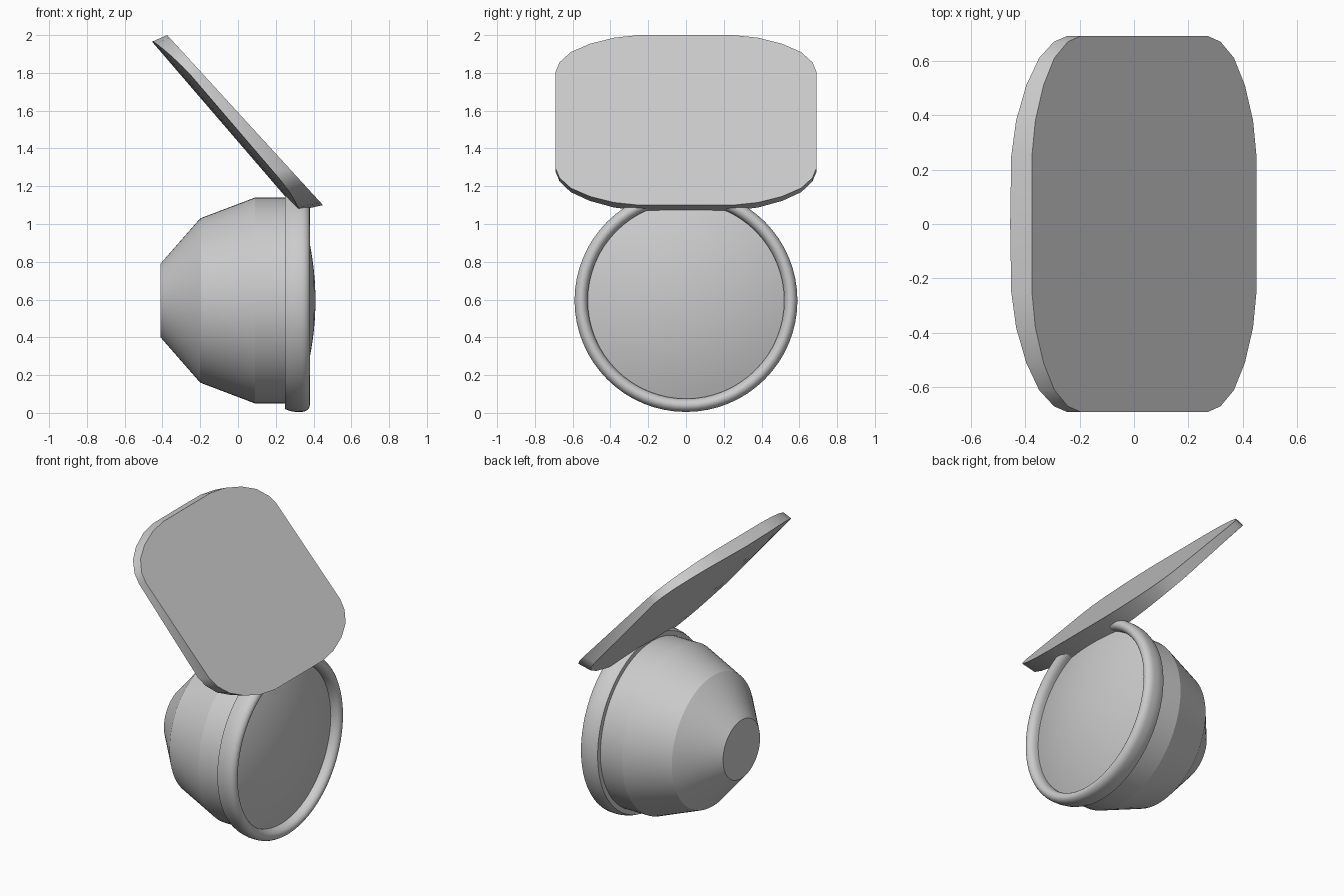
import bpy, bmesh, math
from mathutils import Matrix

cube = bpy.data.objects.get("Cube")
if cube:
    bpy.data.objects.remove(cube)

grey = bpy.data.materials.new("light_grey")
grey.use_nodes = True
colour = (0.6, 0.6, 0.6, 1)
grey.diffuse_color = colour
grey.node_tree.nodes["Principled BSDF"].inputs["Base Color"].default_value = colour

AXIS_Z = 0.595


def finish(name, bm, angle):
    bmesh.ops.remove_doubles(bm, verts=bm.verts, dist=1e-5)
    bmesh.ops.recalc_face_normals(bm, faces=bm.faces)
    mesh = bpy.data.meshes.new(name)
    bm.to_mesh(mesh)
    bm.free()
    mesh.materials.append(grey)
    obj = bpy.data.objects.new(name, mesh)
    bpy.context.collection.objects.link(obj)
    bpy.ops.object.select_all(action="DESELECT")
    obj.select_set(True)
    bpy.context.view_layer.objects.active = obj
    bpy.ops.object.shade_smooth_by_angle(angle=math.radians(angle))


def lathe(name, profile, closed=False, angle=30, steps=64):
    """Turn an (x, radius) profile around the lamp's x axis."""
    bm = bmesh.new()
    verts = [bm.verts.new((x, 0, r)) for x, r in profile]
    pairs = list(zip(verts, verts[1:]))
    if closed:
        pairs.append((verts[-1], verts[0]))
    edges = [bm.edges.new(p) for p in pairs]
    bmesh.ops.spin(bm, geom=verts + edges, cent=(0, 0, 0), axis=(1, 0, 0),
                   angle=math.tau, steps=steps)
    bm.transform(Matrix.Translation((0, 0, AXIS_Z)))
    finish(name, bm, angle)


# Tapered lamp housing
lathe("lamp_housing", [(-0.41, 0), (-0.41, 0.195), (-0.2, 0.435),
                       (0.09, 0.545), (0.27, 0.545)], angle=15)

# Rounded rim with a flat back
rim = [(0.25, 0.52), (0.25, 0.575), (0.275, 0.585), (0.305, 0.59)]
for i in range(13):
    a = math.pi / 2 - math.pi * i / 12
    rim.append((0.335 + 0.045 * math.cos(a), 0.555 + 0.035 * math.sin(a)))
lathe("lamp_rim", rim, closed=True, angle=40)

# Shallow domed lens
lathe("lamp_lens", [(0.41 - 0.33 * r * r, r)
                    for r in [0.53 * i / 10 for i in range(11)]])

# Tilted visor: rounded outline, underside bowed along its middle
HALF_OUTLINE = [(0.69, 0.235), (0.67, 0.28), (0.61, 0.33),
                (0.51, 0.37), (0.38, 0.4), (0.25, 0.4125)]
stations = [(-y, h) for y, h in HALF_OUTLINE] + [(0, 0.4125)] + HALF_OUTLINE[::-1]
bm = bmesh.new()
sections = []
for y, half in stations:
    thick = 1 - 0.38 * (y / 0.69) ** 2
    x0, x1 = 0.0375 - half, 0.0375 + half
    z0, z1 = (2 - 1.091 * (x + 0.375) for x in (x0, x1))
    ring = [(x0, z0), (x1, z1),
            (x1 - 0.135 * thick, z1 - 0.03 * thick),
            (x0 - 0.08 * thick, z0 - 0.035 * thick)]
    sections.append([bm.verts.new((x, y, z)) for x, z in ring])
for a, b in zip(sections, sections[1:]):
    for i in range(4):
        j = (i + 1) % 4
        bm.faces.new((a[i], a[j], b[j], b[i]))
bm.faces.new(sections[0])
bm.faces.new(sections[-1])
finish("visor", bm, 35)
